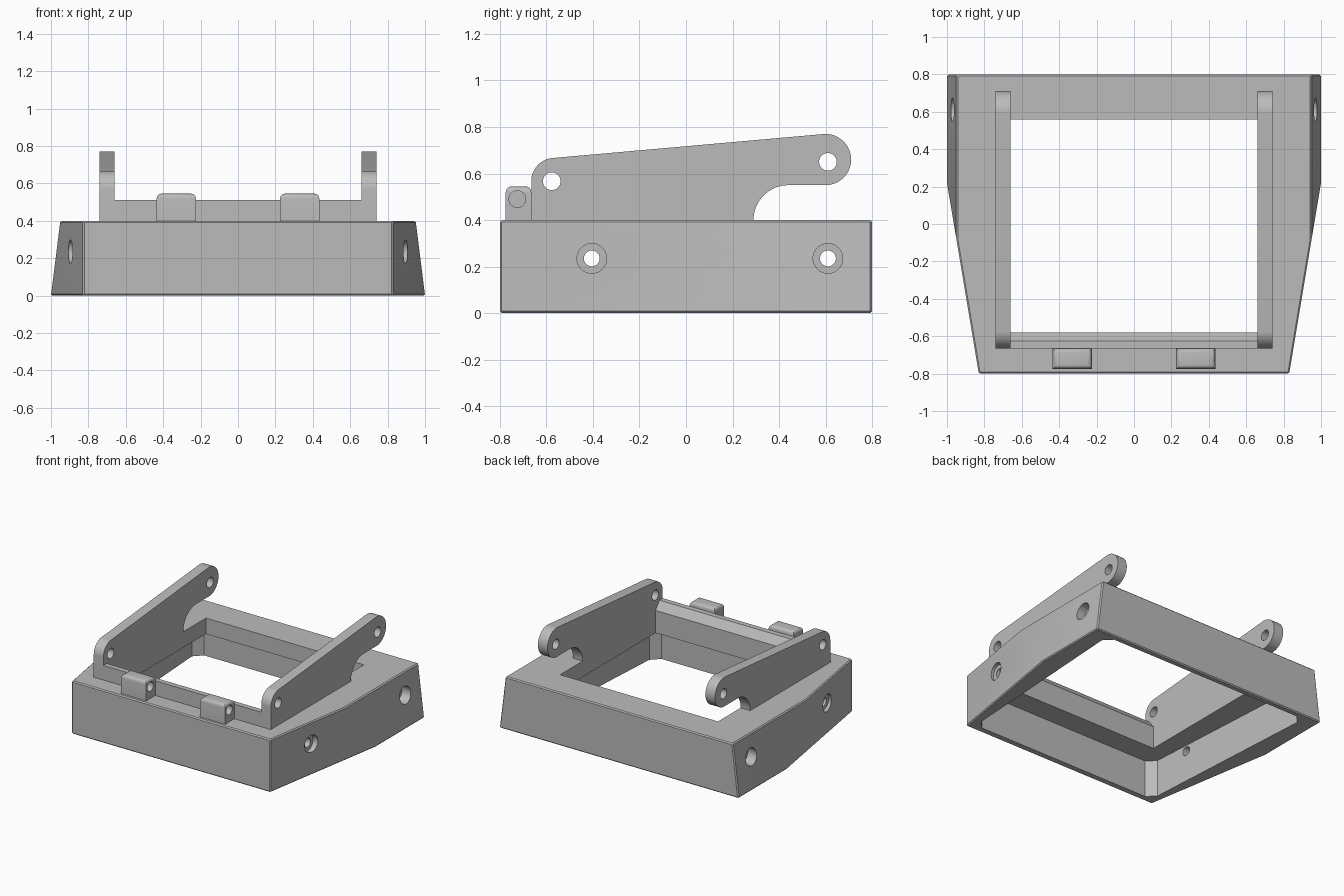
import bpy, bmesh
from math import sin, cos, pi, radians
from mathutils import Vector

old = bpy.data.objects.get("Cube")
if old:
    bpy.data.objects.remove(old)

grey = bpy.data.materials.new("light grey")
grey.use_nodes = True
GREY = (0.5, 0.5, 0.5, 1)
grey.diffuse_color = GREY
grey.node_tree.nodes["Principled BSDF"].inputs["Base Color"].default_value = GREY


def loft(name, lower, upper):
    """Closed solid between two matching loops of 3D points."""
    bm = bmesh.new()
    a = [bm.verts.new(p) for p in lower]
    b = [bm.verts.new(p) for p in upper]
    bm.faces.new(a)
    bm.faces.new(b)
    for i in range(len(a)):
        j = (i + 1) % len(a)
        bm.faces.new((a[i], a[j], b[j], b[i]))
    bmesh.ops.recalc_face_normals(bm, faces=bm.faces)
    me = bpy.data.meshes.new(name)
    bm.to_mesh(me)
    bm.free()
    me.materials.append(grey)
    ob = bpy.data.objects.new(name, me)
    bpy.context.collection.objects.link(ob)
    return ob


def slab_x(name, profile, x0, x1):
    """Extrude a (y, z) profile along x."""
    return loft(name, [(x0, y, z) for y, z in profile], [(x1, y, z) for y, z in profile])


def slab_z(name, outline, z0, z1):
    """Extrude an (x, y) outline along z."""
    return loft(name, [(x, y, z0) for x, y in outline], [(x, y, z1) for x, y in outline])


def arc(u, v, r, start, end, n=16):
    angles = [radians(start + (end - start) * i / n) for i in range(n + 1)]
    return [(u + r * cos(t), v + r * sin(t)) for t in angles]


def circle(u, v, r):
    return arc(u, v, r, 0, 360, 40)[:-1]


def mirrored(half):
    return half + [(-x, y) for x, y in reversed(half)]


def apply(ob, mod):
    bpy.context.view_layer.objects.active = ob
    bpy.ops.object.modifier_apply(modifier=mod.name)


def cut(ob, cutter):
    mod = ob.modifiers.new("cut", "BOOLEAN")
    mod.operation = "DIFFERENCE"
    mod.solver = "EXACT"
    mod.object = cutter
    apply(ob, mod)
    bpy.data.objects.remove(cutter)


def bevel(ob, width, segments=1):
    mod = ob.modifiers.new("bevel", "BEVEL")
    mod.width = width
    mod.segments = segments
    mod.limit_method = "ANGLE"
    mod.angle_limit = radians(30)
    apply(ob, mod)


def smooth(ob):
    bpy.ops.object.select_all(action="DESELECT")
    ob.select_set(True)
    bpy.context.view_layer.objects.active = ob
    bpy.ops.object.shade_smooth_by_angle(angle=radians(30))


# Base frame: flared sides that lean in towards the top at the back
TOP = 0.4
foot = mirrored([(0.83, -0.8), (1.0, 0.22), (1.0, 0.8)])
crown = mirrored([(0.83, -0.8), (0.95, -0.08), (0.95, 0.8)])
frame = loft("base_frame", [(x, y, 0) for x, y in foot], [(x, y, TOP) for x, y in crown])
bevel(frame, 0.008)

# Underside cavity with chamfered corners, then the opening through the top plate
cavity = mirrored([(0.73, -0.75), (0.79, -0.69), (0.875, 0.7), (0.815, 0.76)])
cut(frame, slab_z("cavity_cutter", cavity, -0.1, 0.28))
opening = mirrored([(0.66, -0.58), (0.66, 0.56)])
cut(frame, slab_z("opening_cutter", opening, 0.2, 0.6))

# Counterbored screw holes through both side walls
for side in (1, -1):
    for y, seat in ((-0.405, 0.865), (0.61, 0.9)):
        cut(frame, slab_x("bore_cutter", circle(y, 0.235, 0.064), side * seat, side * 1.2))
        cut(frame, slab_x("screw_cutter", circle(y, 0.235, 0.034), side * 0.7, side * 1.2))
smooth(frame)

# Pair of side arms with rounded ends, a scooped rear underside and pivot holes
arm_profile = ([(-0.665, TOP)] + arc(-0.565, 0.567, 0.1, 180, 95)
               + arc(0.6, 0.66, 0.11, 95, -90, 28) + arc(0.44, 0.4, 0.15, 90, 180))
for name, side in (("left_arm", 1), ("right_arm", -1)):
    arm = slab_x(name, arm_profile, side * 0.66, side * 0.74)
    for y, z in ((-0.577, 0.567), (0.61, 0.65)):
        cut(arm, slab_x("pivot_cutter", circle(y, z, 0.038), side * 0.6, side * 0.8))
    smooth(arm)

# Front cross bar with a sloped inner edge
slab_x("cross_bar", [(-0.665, TOP), (-0.665, 0.51), (-0.625, 0.51), (-0.58, 0.45), (-0.58, TOP)],
       -0.66, 0.66)

# Two hinge lugs with softened tops and a blind pin hole in one end
for name, x in (("left_lug", 0.33), ("right_lug", -0.33)):
    low = [(x + dx, y) for dx, y in ((-0.105, -0.775), (0.105, -0.775), (0.105, -0.665), (-0.105, -0.665))]
    lug = slab_z(name, low, TOP, 0.545)
    bm = bmesh.new()
    bm.from_mesh(lug.data)
    rim = [e for e in bm.edges if all(v.co.z > 0.5 for v in e.verts)]
    bmesh.ops.bevel(bm, geom=rim, offset=0.025, segments=4, profile=0.5, affect="EDGES")
    bm.to_mesh(lug.data)
    bm.free()
    cut(lug, slab_x("pin_cutter", circle(-0.725, 0.49, 0.036), x - 0.06, x + 0.2))
    smooth(lug)
